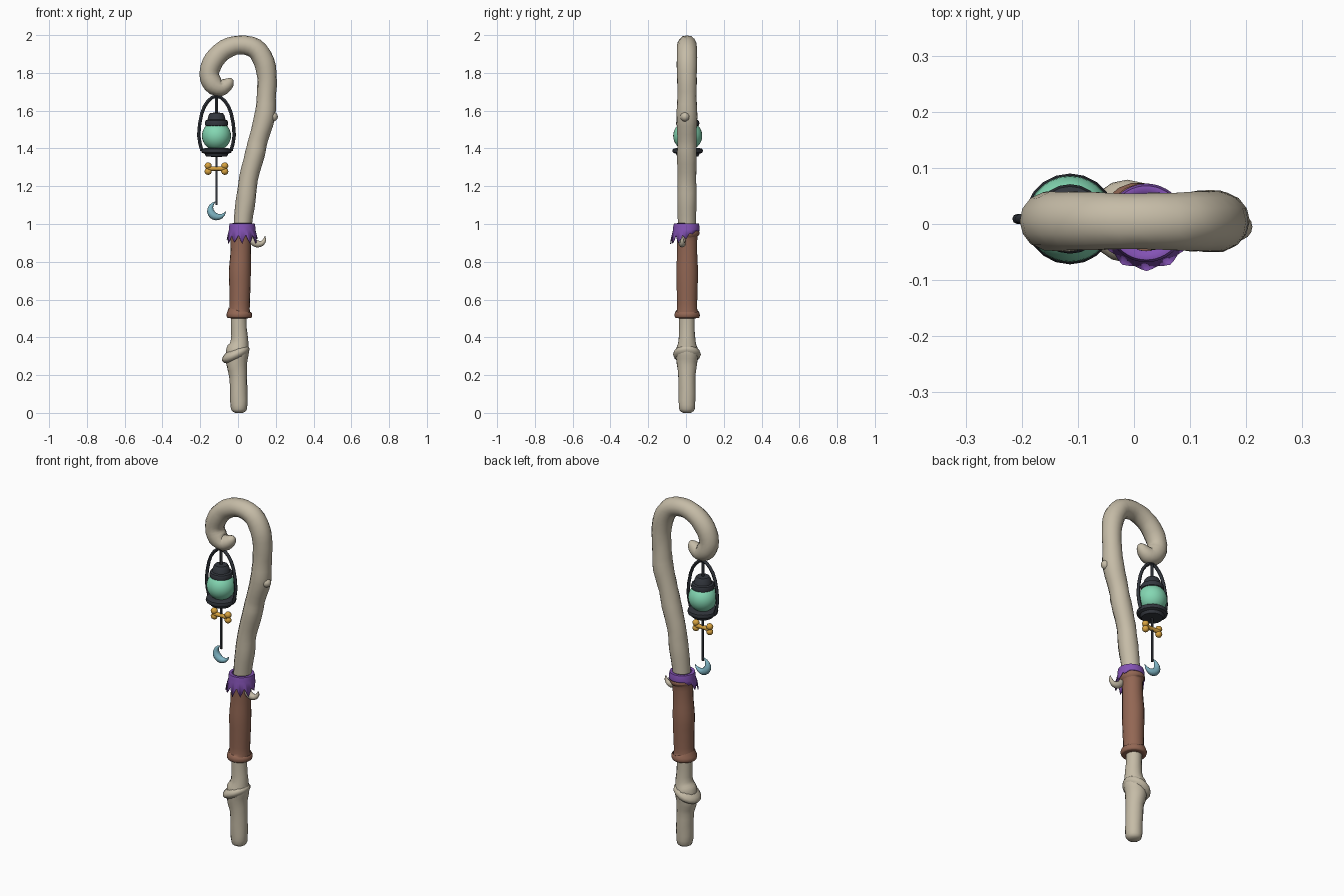
import bpy, bmesh, math, random
from mathutils import Vector, Matrix

random.seed(4)
if "Cube" in bpy.data.objects:
    bpy.data.objects.remove(bpy.data.objects["Cube"])


def material(name, r, g, b):
    m = bpy.data.materials.new(name)
    m.use_nodes = True
    m.diffuse_color = (r, g, b, 1)
    m.node_tree.nodes["Principled BSDF"].inputs["Base Color"].default_value = (r, g, b, 1)
    return m


WOOD = material("pale wood", 0.56, 0.50, 0.385)
LEATHER = material("brown leather", 0.29, 0.135, 0.088)
CLOTH = material("purple cloth", 0.23, 0.085, 0.46)
GLASS = material("mint glass", 0.23, 0.68, 0.45)
IRON = material("dark iron", 0.033, 0.038, 0.048)
GOLD = material("gold", 0.68, 0.36, 0.05)
BLUE = material("moon blue", 0.21, 0.46, 0.55)

LX, LY = -0.114, 0.009  # lantern axis


def finish(bm, name, mat, angle=45):
    bmesh.ops.recalc_face_normals(bm, faces=bm.faces)
    me = bpy.data.meshes.new(name)
    bm.to_mesh(me)
    bm.free()
    me.materials.append(mat)
    for p in me.polygons:
        p.use_smooth = True
    me.set_sharp_from_angle(angle=math.radians(angle))
    ob = bpy.data.objects.new(name, me)
    bpy.context.collection.objects.link(ob)
    return ob


def spline(pts, sub):
    """Pass a smooth curve through (x, z, radius) points."""
    v = [Vector(p) for p in pts]
    v = [2 * v[0] - v[1]] + v + [2 * v[-1] - v[-2]]
    out = []
    for i in range(1, len(v) - 2):
        a, b, c, d = v[i - 1:i + 3]
        for k in range(sub):
            t = k / sub
            out.append(0.5 * (2 * b + (c - a) * t + (2 * a - 5 * b + 4 * c - d) * t * t
                              + (3 * b - a - 3 * c + d) * t ** 3))
    return out + [v[-2]]


def tube(name, mat, pts, y=0.0, sides=12, sub=3, wobble=0.0, angle=45):
    """Sweep a round section along a path lying in the xz plane."""
    path = spline(pts, sub)
    bm = bmesh.new()
    rings = []
    for i, p in enumerate(path):
        q, s = path[max(i - 1, 0)], path[min(i + 1, len(path) - 1)]
        t = Vector((s.x - q.x, 0, s.y - q.y)).normalized()
        side = Vector((0, 1, 0)).cross(t)
        ring = []
        for k in range(sides):
            a = math.tau * k / sides
            r = max(p.z, 0.001) * (1 + random.uniform(-wobble, wobble))
            ring.append(bm.verts.new(Vector((p.x, y, p.y)) + side * r * math.cos(a)
                                     + Vector((0, r * math.sin(a), 0))))
        rings.append(ring)
    for a, b in zip(rings, rings[1:]):
        for k in range(sides):
            j = (k + 1) % sides
            bm.faces.new((a[k], a[j], b[j], b[k]))
    bm.faces.new(rings[0])
    bm.faces.new(rings[-1])
    return finish(bm, name, mat, angle)


def ball(name, mat, centre, size, tilt=0.0, seg=16):
    bm = bmesh.new()
    bmesh.ops.create_uvsphere(bm, u_segments=seg, v_segments=seg // 2 + 2, radius=1)
    m = (Matrix.Translation(centre) @ Matrix.Rotation(tilt, 4, "Y")
         @ Matrix.Diagonal((*size, 1)))
    bmesh.ops.transform(bm, matrix=m, verts=bm.verts)
    return finish(bm, name, mat, 80)


def lathe(name, mat, profile, sides=20):
    bm = bmesh.new()
    vs = [bm.verts.new((r, 0, z)) for r, z in profile]
    es = [bm.edges.new(e) for e in zip(vs, vs[1:])]
    bmesh.ops.spin(bm, geom=vs + es, axis=(0, 0, 1), cent=(0, 0, 0),
                   steps=sides, angle=math.tau)
    bmesh.ops.remove_doubles(bm, verts=bm.verts, dist=0.0005)
    bmesh.ops.translate(bm, verts=bm.verts, vec=(LX, LY, 0))
    return finish(bm, name, mat, 40)


# Crooked wooden staff, from foot to curled tip
tube("staff", WOOD, [
    (0.005, 0.0, 0.02), (0.005, 0.02, 0.042), (0.004, 0.1, 0.046), (0.0, 0.2, 0.047),
    (-0.008, 0.27, 0.056), (-0.002, 0.33, 0.06), (0.008, 0.38, 0.046), (0.004, 0.5, 0.041),
    (0.01, 0.75, 0.044), (0.025, 1.0, 0.048), (0.042, 1.13, 0.052), (0.056, 1.24, 0.05),
    (0.09, 1.37, 0.053), (0.108, 1.45, 0.051), (0.142, 1.57, 0.056), (0.15, 1.67, 0.051),
    (0.154, 1.77, 0.052), (0.138, 1.86, 0.055), (0.09, 1.93, 0.053), (0.01, 1.949, 0.05),
    (-0.068, 1.925, 0.052), (-0.125, 1.87, 0.054), (-0.152, 1.8, 0.052),
    (-0.133, 1.743, 0.053), (-0.09, 1.722, 0.045), (-0.056, 1.742, 0.034),
    (-0.043, 1.762, 0.022), (-0.04, 1.773, 0.006)],
    y=0.005, sides=14, wobble=0.025, angle=70)
ball("staff_knot", WOOD, (-0.012, 0.005, 0.31), (0.08, 0.074, 0.036), math.radians(-27))
ball("staff_nub", WOOD, (0.183, -0.005, 1.568), (0.028, 0.025, 0.026))

# Leather grip with rolled ends
tube("leather_grip", LEATHER, [
    (0.007, 0.501, 0.045), (0.007, 0.503, 0.063), (0.007, 0.52, 0.068), (0.007, 0.537, 0.062),
    (0.008, 0.55, 0.054), (0.01, 0.66, 0.056), (0.01, 0.75, 0.058), (0.014, 0.85, 0.054),
    (0.016, 0.93, 0.055), (0.017, 0.942, 0.063), (0.018, 0.954, 0.067),
    (0.018, 0.967, 0.061), (0.018, 0.97, 0.045)],
    y=0.006, sides=18, wobble=0.006, angle=60)

# Torn cloth collar: short at the back, ragged at the front
bm = bmesh.new()
cols, rows = 48, []
for k in range(cols):
    a = math.tau * k / cols
    front = max(0.0, min(1.0, 0.75 - math.sin(a)))
    tooth = abs((k % 4) - 2) / 2
    tip = 0.036 + front * (0.022 + tooth * random.uniform(0.035, 0.05))
    flare = 0.07 + 0.016 * front * (0.6 + 0.4 * tooth)
    col = []
    for r, z in ((0.05, 1.004), (0.066, 1.002), (0.07, 0.985),
                 (0.07, 0.97), (flare, 1.0 - tip)):
        col.append(bm.verts.new((0.022 + r * math.cos(a), 0.002 + r * math.sin(a), z)))
    rows.append(col)
for k in range(cols):
    a, b = rows[k], rows[(k + 1) % cols]
    for i in range(len(a) - 1):
        bm.faces.new((a[i], b[i], b[i + 1], a[i + 1]))
collar = finish(bm, "cloth_collar", CLOTH)
thick = collar.modifiers.new("thickness", "SOLIDIFY")
thick.thickness = 0.005

# Claw charm hanging from the collar
tube("claw_charm", WOOD, [
    (0.066, 0.935, 0.01), (0.077, 0.91, 0.018), (0.1, 0.895, 0.019), (0.125, 0.897, 0.014),
    (0.14, 0.915, 0.009), (0.143, 0.937, 0.001)], y=-0.02, sides=10)

# Lantern
ball("lantern_globe", GLASS, (LX, LY, 1.467), (0.077, 0.077, 0.077), seg=28)
lathe("lantern_cap", IRON, [
    (0, 1.59), (0.034, 1.588), (0.042, 1.575), (0.048, 1.552), (0.058, 1.548),
    (0.062, 1.535), (0.06, 1.522), (0.045, 1.515), (0, 1.515)])
lathe("lantern_base", IRON, [
    (0, 1.355), (0.055, 1.357), (0.063, 1.372), (0.078, 1.378), (0.081, 1.388),
    (0.078, 1.398), (0.055, 1.403), (0, 1.403)])
half = [(0.0, 1.678), (0.045, 1.65), (0.078, 1.585), (0.094, 1.47), (0.077, 1.388)]
tube("lantern_handle", IRON,
     [(LX - x, z, 0.009) for x, z in reversed(half)] + [(LX + x, z, 0.009) for x, z in half[1:]],
     y=LY, sides=8, sub=2)
tube("lantern_hook", IRON, [(LX, 1.58, 0.008), (LX, 1.69, 0.008)], y=LY, sides=8, sub=1)
tube("charm_string", IRON, [(LX, 1.1, 0.006), (LX, 1.36, 0.006)], y=LY, sides=8, sub=1)

# Gold bone charm
tube("bone_shaft", GOLD, [(LX - 0.045, 1.293, 0.014), (LX, 1.293, 0.011),
                          (LX + 0.045, 1.293, 0.014)], y=LY, sides=10)
for sx in (-1, 1):
    for sz in (-1, 1):
        ball("bone_knob", GOLD, (LX + sx * 0.044, LY, 1.293 + sz * 0.015),
             (0.019, 0.018, 0.018), seg=12)

# Crescent moon charm
moon = []
for i in range(13):
    t = i / 12
    a = math.radians(95 + 262 * t)
    r = 0.021 * math.sin(math.pi * t) ** 0.8
    moon.append((LX + (0.05 - r) * math.cos(a), 1.069 + (0.05 - r) * math.sin(a), r))
tube("moon_charm", BLUE, moon, y=LY, sides=10, sub=1)
